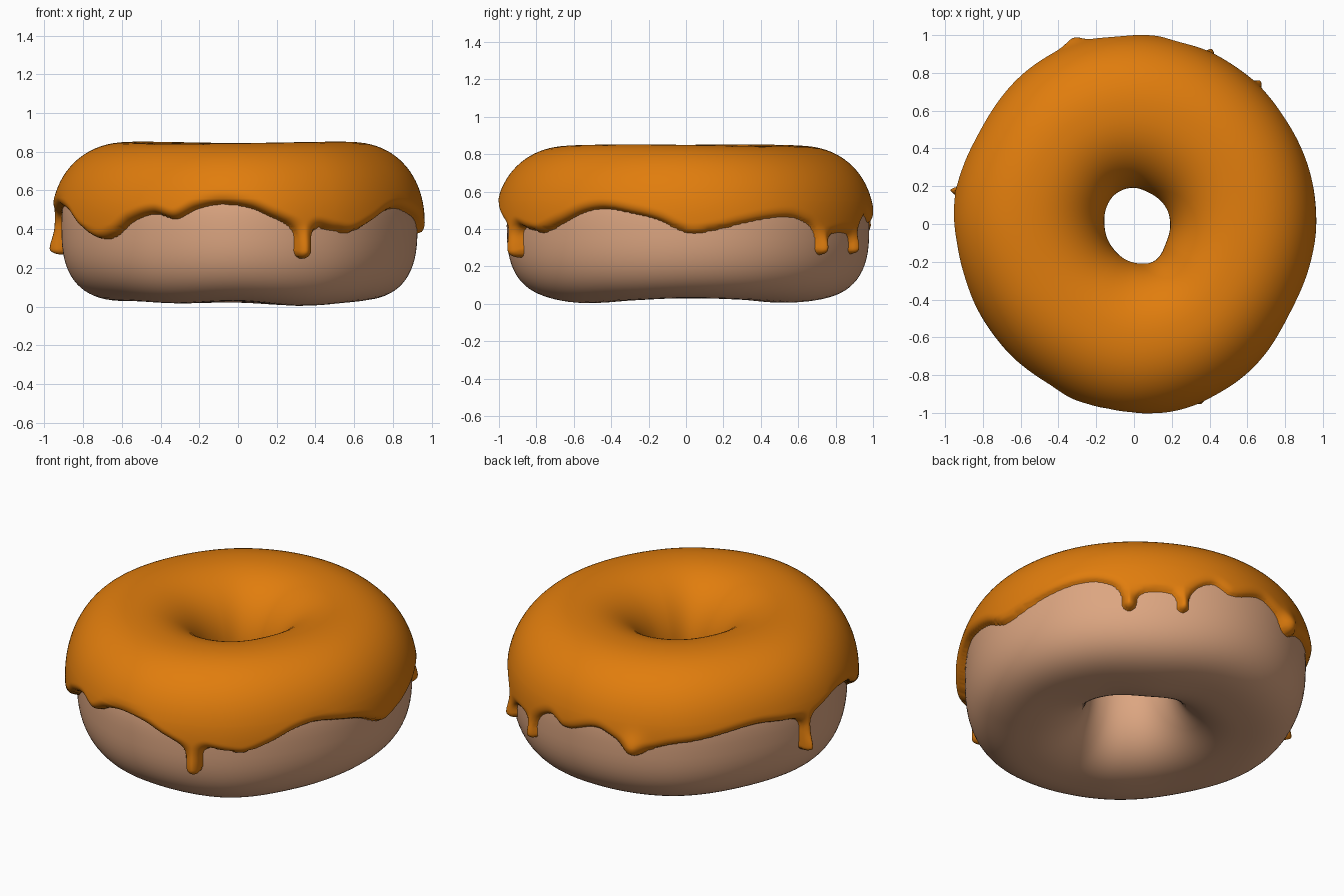
import bpy
import math
from math import sin, cos, pi, radians, sqrt

if "Cube" in bpy.data.objects:
    bpy.data.objects.remove(bpy.data.objects["Cube"])

# Outer and hole radius of the glazed ring, every 30 degrees from +x
OUTER = [.965, .98, .993, 1.008, 1.0, .966, .966, .945, .968, 1.022, 1.0, .966]
HOLE = [.19, .185, .18, .19, .185, .165, .155, .16, .175, .20, .22, .195]
# Underside height, every 30 degrees
UNDER = [.03, .022, .006, .02, .018, .028, .028, .026, .016, .028, .004, .018]
# Wavy lower edge of the glaze: (angle, height)
EDGE = [(1, .38), (9, .395), (18, .43), (28, .46), (36, .465), (42, .435), (49, .375),
        (57, .385), (66, .39), (76, .475), (83, .435), (95, .49), (103, .44), (108, .41),
        (113, .41), (120, .44), (128, .457), (148, .505), (161, .485), (170, .47),
        (185, .52), (193, .51), (200, .48), (209, .40), (219, .35), (226, .37),
        (233, .44), (242, .48), (250, .455), (257, .505), (265, .53), (274, .51),
        (281, .46), (288, .415), (295, .415), (301, .395), (307, .385), (315, .43),
        (324, .49), (332, .51), (342, .485), (351, .45)]
# Drips: (angle, tip height, radius, bulge)
DRIPS = [(290.5, .25, .043, .012), (48.5, .265, .035, .03),
         (66, .27, .031, .025), (108, .365, .05, .03), (169.5, .27, .031, .035)]
THICK = .05


def curve(points):
    """Smooth periodic curve through (degrees, value) points."""
    n = len(points)

    def pt(i):
        return points[i % n][0] + 360 * (i // n), points[i % n][1]

    def slope(i):
        (x0, y0), (x1, y1) = pt(i - 1), pt(i + 1)
        return (y1 - y0) / (x1 - x0)

    def value(a):
        a = (a - points[0][0]) % 360 + points[0][0]
        i = max(k for k in range(n) if points[k][0] <= a)
        (x0, y0), (x1, y1) = pt(i), pt(i + 1)
        w = x1 - x0
        t = (a - x0) / w
        return (y0 * (1 + 2 * t) * (1 - t) ** 2 + y1 * t * t * (3 - 2 * t)
                + w * t * (1 - t) * (slope(i) * (1 - t) - slope(i + 1) * t))
    return value


outer = curve([(30 * i, v) for i, v in enumerate(OUTER)])
hole = curve([(30 * i, v) for i, v in enumerate(HOLE)])
under = curve([(30 * i, v) for i, v in enumerate(UNDER)])
edge = curve(EDGE)


def ring(deg):
    """Cross-section sizes at an angle: body out, in, glaze out, in, bottom, top."""
    a = radians(deg)
    gap = .046 - .018 * sin(a) - .008 * cos(a)
    ro, ri = outer(deg), hole(deg)
    top = .812 + .005 * cos(2 * a + 1)
    return ro - gap, ri + .03, ro, ri, under(deg), top


def section(r_out, r_in, low, high, p, n, n_low):
    """Point (radius, z) on a squarish oval, squarer at the lower outside."""
    c, s = cos(p), sin(p)
    if c > 0 and s < 0:
        n = n_low
    u = math.copysign(abs(c) ** (2 / n), c)
    v = math.copysign(abs(s) ** (2 / n), s)
    return ((r_out + r_in) / 2 + u * (r_out - r_in) / 2,
            (low + high) / 2 + v * (high - low) / 2)


def make(name, verts, faces, color_name, color):
    mesh = bpy.data.meshes.new(name)
    mesh.from_pydata(verts, [], faces)
    mesh.polygons.foreach_set("use_smooth", [True] * len(mesh.polygons))
    mat = bpy.data.materials.new(color_name)
    mat.diffuse_color = color
    mat.use_nodes = True
    mat.node_tree.nodes["Principled BSDF"].inputs["Base Color"].default_value = mat.diffuse_color
    mesh.materials.append(mat)
    obj = bpy.data.objects.new(name, mesh)
    bpy.context.collection.objects.link(obj)
    return obj


# Dough body: a closed ring
COLS, ROWS = 180, 72
verts, faces = [], []
for i in range(COLS):
    a = 2 * pi * i / COLS
    bo, bi, _, _, low, high = ring(math.degrees(a))
    for j in range(ROWS):
        r, z = section(bo, bi, low, high, 2 * pi * j / ROWS, 2.25, 2.75)
        verts.append((r * cos(a), r * sin(a), z))
        ni, nj = (i + 1) % COLS, (j + 1) % ROWS
        faces.append((i * ROWS + j, ni * ROWS + j, ni * ROWS + nj, i * ROWS + nj))
make("dough_ring", verts, faces, "baked dough", (.72, .38, .22, 1))


def glaze_field(deg, z, base, tilt):
    """Distance inside the glaze outline (negative outside) and drip bulge."""
    d = (z - base) / tilt
    bulge = 0
    for angle, tip, rad, amount in DRIPS:
        dx = radians((deg - angle + 180) % 360 - 180) * .95
        if abs(dx) > .2:
            continue
        dz = z - min(max(z, tip + rad), .5)
        capsule = rad - sqrt(dx * dx + dz * dz)
        k = .07
        h = max(k - abs(d - capsule), 0) / k
        d = max(d, capsule) + h * h * k / 4
        bulge += amount * math.exp(-(dx * dx + (z - tip - rad) ** 2) / .0045)
    return d, bulge


# Glaze: raised layer over the dough that sinks into it along the wavy edge
COLS = 720
params = [-.58 + .88 * j / 50 for j in range(50)]
params += [.30 + (pi + .05) * j / 44 for j in range(45)]
ROWS = len(params)
verts, faces, lift = [], [], []
for i in range(COLS):
    deg = 360 * i / COLS
    a = radians(deg)
    bo, bi, go, gi, low, high = ring(deg)
    base = edge(deg)
    grade = (edge(deg + .5) - edge(deg - .5)) / (radians(1) * .95)
    tilt = sqrt(1 + grade * grade)
    for p in params:
        r0, z0 = section(bo, bi, low, high, p, 2.25, 2.75)
        r1, z1 = section(go, gi, low - .035, high + .035, p, 2.2, 2.75)
        if p < pi / 2:
            d, bulge = glaze_field(deg, z0, base, tilt)
        else:
            d, bulge = z0 - .42 - .02 * sin(3 * a), 0
        if d > 0:
            f = sqrt(1 - max(0, 1 - d / THICK) ** 2)
        else:
            f = max(d / THICK * 1.2, -.4)
        r = r0 + (r1 - r0) * f + bulge * max(f, 0)
        z = z0 + (z1 - z0) * f
        verts.append((r * cos(a), r * sin(a), z))
        lift.append(f)
for i in range(COLS):
    ni = (i + 1) % COLS
    for j in range(ROWS - 1):
        q = (i * ROWS + j, ni * ROWS + j, ni * ROWS + j + 1, i * ROWS + j + 1)
        if max(lift[k] for k in q) > -.39:
            faces.append(q)
used = sorted({k for q in faces for k in q})
index = {k: n for n, k in enumerate(used)}
make("glaze", [verts[k] for k in used], [[index[k] for k in q] for q in faces],
     "orange glaze", (.75, .205, .004, 1))
